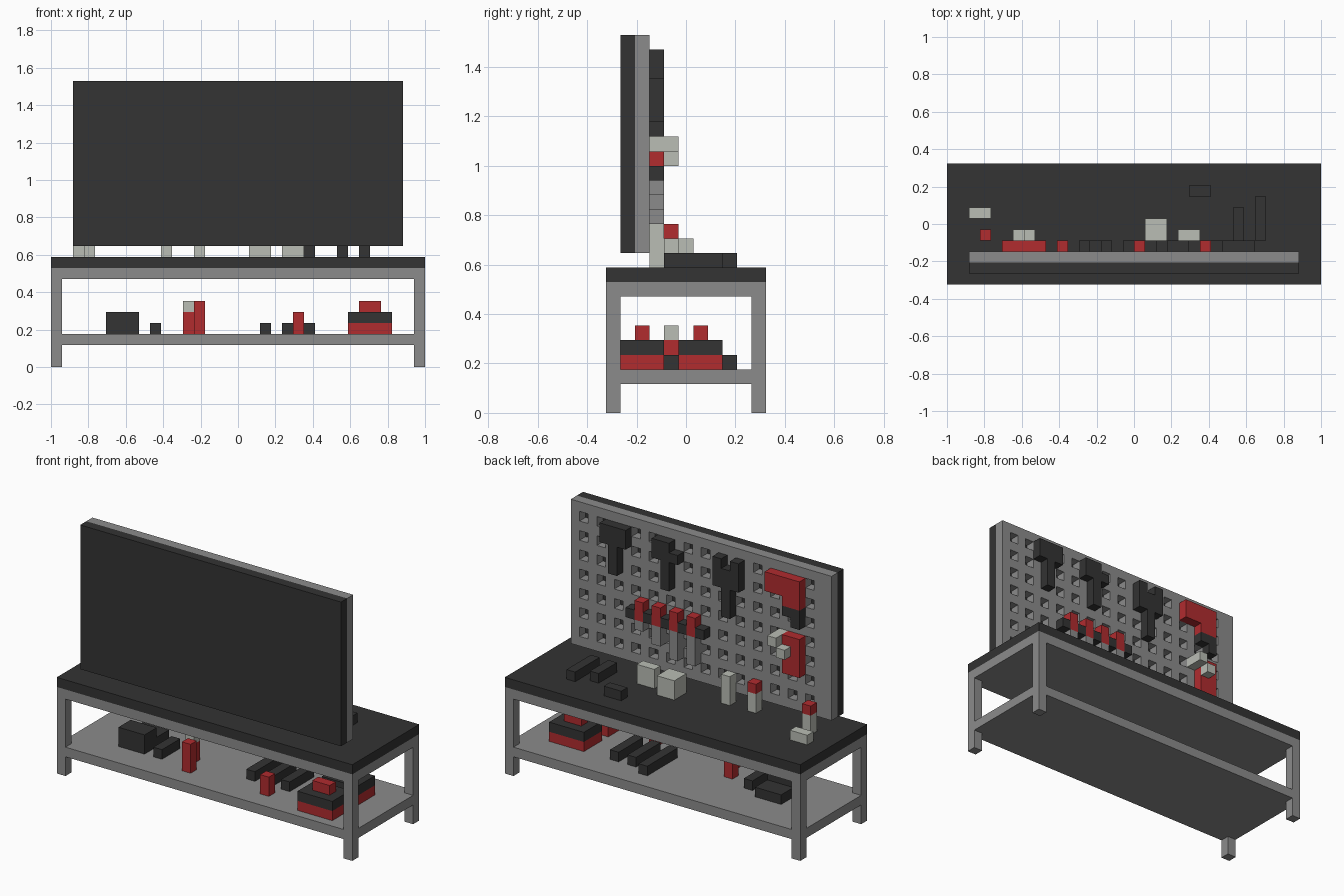
import bpy
import bmesh

cube = bpy.data.objects.get("Cube")
if cube:
    bpy.data.objects.remove(cube, do_unlink=True)

U = 2 / 34  # one block


def point(i, j, k):
    return ((i - 17) * U, (j - 5.5) * U, k * U)


def material(name, colour):
    m = bpy.data.materials.new(name)
    m.use_nodes = True
    m.diffuse_color = (*colour, 1)
    m.node_tree.nodes["Principled BSDF"].inputs["Base Color"].default_value = (*colour, 1)
    return m


BLACK = material("charcoal", (0.033, 0.033, 0.033))
GREY = material("steel grey", (0.26, 0.26, 0.26))
RED = material("red", (0.44, 0.025, 0.028))
PALE = material("pale grey", (0.49, 0.51, 0.46))


def finish(name, bm, mat):
    bmesh.ops.recalc_face_normals(bm, faces=bm.faces)
    mesh = bpy.data.meshes.new(name)
    bm.to_mesh(mesh)
    bm.free()
    mesh.materials.append(mat)
    bpy.context.collection.objects.link(bpy.data.objects.new(name, mesh))


def blocks(name, mat, *spans):
    """One object made of boxes, each a pair of (x, y, z) block corners."""
    bm = bmesh.new()
    for low, high in spans:
        a, b = point(*low), point(*high)
        for v in bmesh.ops.create_cube(bm, size=1)["verts"]:
            v.co = [(p + q) / 2 + c * (q - p) for p, q, c in zip(a, b, v.co)]
    finish(name, bm, mat)


def box(name, mat, x, y, z):
    blocks(name, mat, ((x[0], y[0], z[0]), (x[1], y[1], z[1])))


# Bench frame
for side, i in (("right", 0), ("left", 33)):
    for end, j in (("front", 0), ("back", 10)):
        blocks(f"{end}_{side}_leg", GREY, ((i, j, 0), (i + 1, j + 1, 2)),
               ((i, j, 3), (i + 1, j + 1, 8)))
box("lower_shelf", GREY, (0, 34), (0, 11), (2, 3))
box("top_frame", GREY, (0, 34), (0, 11), (8, 9))
box("bench_top", BLACK, (0, 34), (0, 11), (9, 10))

# Pegboard: a grid of cells with every second one left open
box("board_backing", BLACK, (2, 32), (1, 2), (11, 26))
bm = bmesh.new()
grid = {(i, k): bm.verts.new(point(i, 3, k)) for i in range(2, 33) for k in range(11, 27)}
for i in range(2, 32):
    for k in range(11, 26):
        if not (i % 2 == 0 and i > 2 and k % 2 == 0):
            bm.faces.new([grid[i, k], grid[i + 1, k], grid[i + 1, k + 1], grid[i, k + 1]])
grown = bmesh.ops.extrude_face_region(bm, geom=bm.faces[:])["geom"]
bmesh.ops.translate(bm, vec=(0, -U, 0),
                    verts=[g for g in grown if isinstance(g, bmesh.types.BMVert)])
finish("pegboard", bm, GREY)

# Hanging tools
blocks("hammer", BLACK, ((25, 3, 23), (28, 4, 25)), ((26, 3, 20), (27, 4, 23)))
blocks("pipe_wrench", BLACK, ((20, 3, 23), (22, 4, 25)), ((19, 3, 23), (20, 4, 24)),
       ((20, 3, 20), (21, 4, 23)))
blocks("open_wrench", BLACK, ((12, 3, 22), (15, 4, 24)), ((12, 3, 24), (13, 4, 25)),
       ((14, 3, 24), (15, 4, 25)), ((13, 3, 19), (14, 4, 22)))
blocks("drill_body", RED, ((5, 3, 23), (9, 4, 25)), ((5, 3, 22), (7, 4, 23)))
blocks("drill_grip", BLACK, ((5, 3, 21), (7, 4, 22)), ((5, 3, 20), (6, 4, 21)))
box("tape_case", RED, (5, 7), (3, 4), (15, 19))
blocks("tape_clip", PALE, ((7, 3, 18), (8, 5, 19)), ((6, 4, 17), (7, 5, 18)))

# Screwdriver rack
blocks("screwdriver_rack", BLACK,
       *[((i, 3, 16), (i + 1, 4, 17)) for i in range(16, 25, 2)])
for n, foot in enumerate((13, 13, 14, 15)):
    i = 17 + 2 * n
    box(f"screwdriver_handle_{n + 1}", RED, (i, i + 1), (3, 4), (16, 18))
    box(f"screwdriver_shaft_{n + 1}", GREY, (i, i + 1), (3, 4), (foot, 16))

# Things on the bench top
box("small_tub", PALE, (21, 23), (4, 5), (10, 12))
box("large_tub", PALE, (18, 20), (4, 6), (10, 12))
box("plain_bottle", PALE, (13, 14), (3, 4), (10, 13))
for n, (i, j) in enumerate(((10, 3), (3, 4))):
    box(f"glue_bottle_{n + 1}", PALE, (i, i + 1), (j, j + 1), (10, 12))
    box(f"glue_cap_{n + 1}", RED, (i, i + 1), (j, j + 1), (12, 13))
box("pale_block", PALE, (2, 4), (6, 7), (10, 11))
box("short_file", BLACK, (26, 27), (4, 7), (10, 11))
box("long_file", BLACK, (28, 29), (4, 8), (10, 11))
box("dark_block", BLACK, (22, 24), (8, 9), (10, 11))

# Things on the lower shelf
for n, j in enumerate((1, 5)):
    box(f"toolbox_base_{n + 1}", RED, (27, 31), (j, j + 3), (3, 4))
    box(f"toolbox_lid_{n + 1}", BLACK, (27, 31), (j, j + 3), (4, 5))
    box(f"toolbox_handle_{n + 1}", RED, (28, 30), (j + 1, j + 2), (5, 6))
for i, end in ((19, 9), (21, 8), (23, 8)):
    box(f"shelf_bar_{i}", BLACK, (i, i + 1), (4, end), (3, 4))
box("short_can", RED, (22, 23), (2, 3), (3, 5))
box("tall_can", RED, (13, 14), (2, 3), (3, 6))
box("spray_can", RED, (12, 13), (4, 5), (3, 5))
box("spray_cap", PALE, (12, 13), (4, 5), (5, 6))
box("small_bar", BLACK, (9, 10), (3, 6), (3, 4))
blocks("dark_case", BLACK, ((5, 3, 3), (8, 5, 5)), ((5, 5, 3), (8, 7, 4)))
